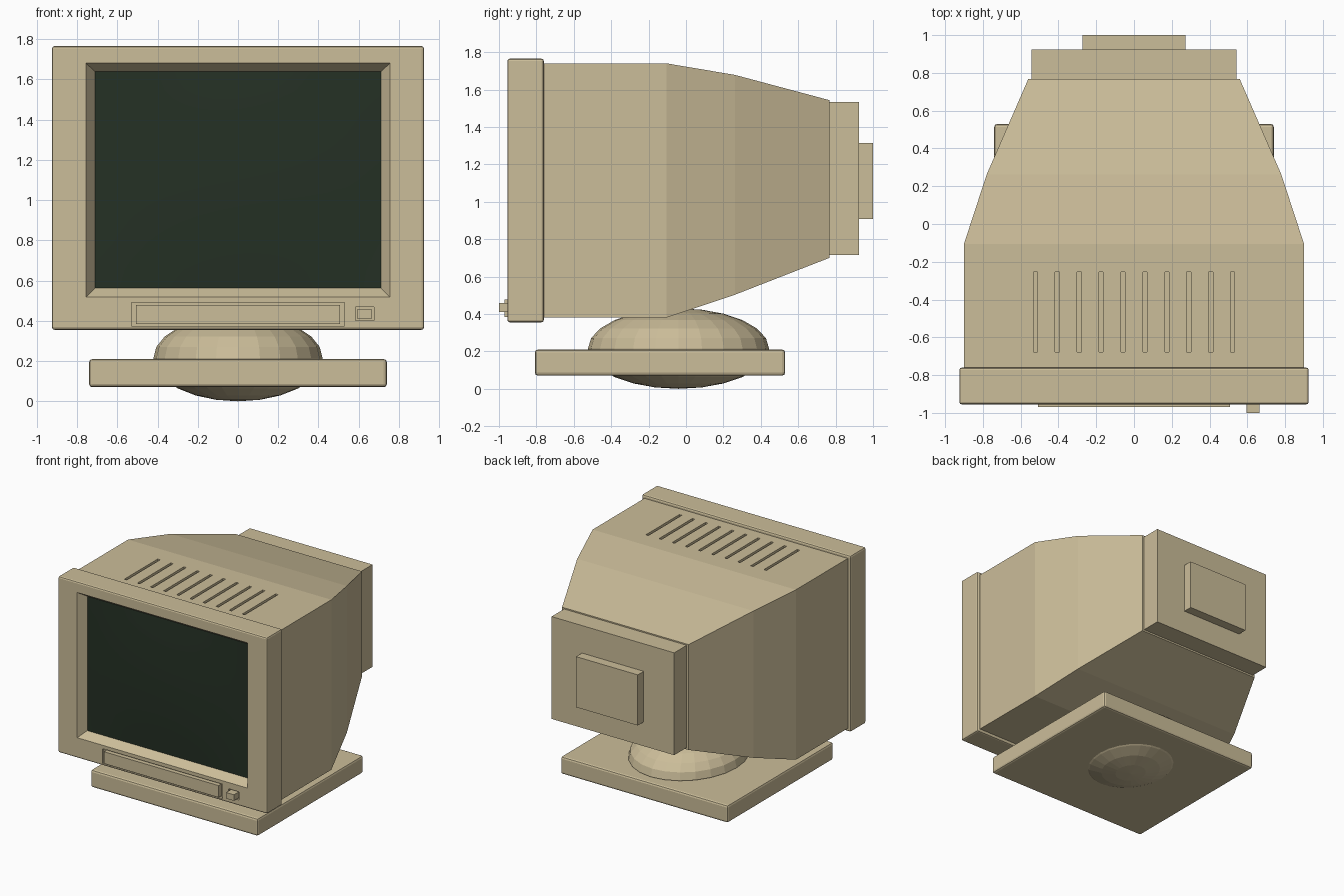
import bpy, bmesh, math

if "Cube" in bpy.data.objects:
    bpy.data.objects.remove(bpy.data.objects["Cube"])


def material(name, rgb):
    m = bpy.data.materials.new(name)
    m.diffuse_color = (*rgb, 1)
    m.use_nodes = True
    m.node_tree.nodes["Principled BSDF"].inputs["Base Color"].default_value = m.diffuse_color
    return m


BEIGE = material("beige plastic", (0.60, 0.51, 0.32))
GLASS = material("dark green glass", (0.018, 0.030, 0.018))


def finish(name, bm, mat=BEIGE):
    bmesh.ops.recalc_face_normals(bm, faces=bm.faces)
    me = bpy.data.meshes.new(name)
    bm.to_mesh(me)
    bm.free()
    me.materials.append(mat)
    ob = bpy.data.objects.new(name, me)
    bpy.context.collection.objects.link(ob)
    return ob


def add_loft(bm, sections):
    """Loft rectangles (y, x0, x1, z0, z1) from front to back."""
    rings = [[bm.verts.new(p) for p in ((x0, y, z0), (x1, y, z0), (x1, y, z1), (x0, y, z1))]
             for y, x0, x1, z0, z1 in sections]
    for a, b in zip(rings, rings[1:]):
        for i in range(4):
            j = (i + 1) % 4
            bm.faces.new((a[i], a[j], b[j], b[i]))
    bm.faces.new(rings[0])
    bm.faces.new(rings[-1])


def loft(name, *sections, bevel=0):
    bm = bmesh.new()
    add_loft(bm, sections)
    ob = finish(name, bm)
    if bevel:
        mod = ob.modifiers.new("rounded edges", 'BEVEL')
        mod.width, mod.segments = bevel, 2
    return ob


def box(name, x0, x1, y0, y1, z0, z1, bevel=0):
    return loft(name, (y0, x0, x1, z0, z1), (y1, x0, x1, z0, z1), bevel=bevel)


def cut(ob, cutter):
    cutter.hide_render = True
    cutter.hide_viewport = True
    cutter.display_type = 'WIRE'
    mod = ob.modifiers.new("cut", 'BOOLEAN')
    mod.object, mod.operation, mod.solver = cutter, 'DIFFERENCE', 'EXACT'


FRONT = -0.955

# front bezel with sloped screen recess and two shallow pockets
bezel = box("front_bezel", -0.925, 0.925, FRONT, -0.76, 0.355, 1.765, bevel=0.013)
cut(bezel, loft("screen_recess_cutter",
                (FRONT - 0.065, -0.80, 0.80, 0.473, 1.723),
                (FRONT + 0.065, -0.71, 0.71, 0.563, 1.637)))
cut(bezel, box("door_pocket_cutter", -0.53, 0.53, FRONT - 0.05, FRONT + 0.02, 0.373, 0.49))
cut(bezel, box("button_pocket_cutter", 0.583, 0.677, FRONT - 0.05, FRONT + 0.02, 0.402, 0.468))

# gently bulging screen
bm = bmesh.new()
bmesh.ops.create_grid(bm, x_segments=16, y_segments=12, size=1)
for v in bm.verts:
    u, w = v.co.x, v.co.y
    v.co = (0.712 * u, -0.891 - 0.02 * (1 - u * u) * (1 - w * w), 1.10 + 0.538 * w)
screen = finish("screen", bm, GLASS)
for f in screen.data.polygons:
    f.use_smooth = True
if screen.data.polygons[0].normal.y > 0:
    screen.data.flip_normals()

# control door and power button
box("control_door", -0.507, 0.507, -0.97, -0.93, 0.383, 0.478)
box("power_button", 0.595, 0.664, -1.0, -0.93, 0.41, 0.458)

# tapering rear housing
housing = loft("housing",
               (-0.775, -0.90, 0.90, 0.38, 1.74),
               (-0.105, -0.90, 0.90, 0.38, 1.74),
               (0.262, -0.78, 0.78, 0.503, 1.678),
               (0.767, -0.56, 0.56, 0.70, 1.543))

# ten vent slots in the top
bm = bmesh.new()
for i in range(10):
    x = (i - 4.5) * 0.1160
    add_loft(bm, [(y, x - 0.011, x + 0.011, 1.70, 1.80) for y in (-0.677, -0.254)])
cut(housing, finish("vent_cutter", bm))

# stepped back
box("rear_block", -0.543, 0.543, 0.75, 0.925, 0.714, 1.533)
box("rear_plate", -0.273, 0.273, 0.91, 1.0, 0.908, 1.313)

# swivel ball and foot slab
bm = bmesh.new()
bmesh.ops.create_uvsphere(bm, u_segments=24, v_segments=12, radius=1)
for v in bm.verts:
    v.co = (0.42 * v.co.x, 0.484 * v.co.y - 0.04, 0.215 * v.co.z + 0.215)
finish("swivel_ball", bm)
box("foot_slab", -0.74, 0.74, -0.808, 0.53, 0.07, 0.21, bevel=0.016)
